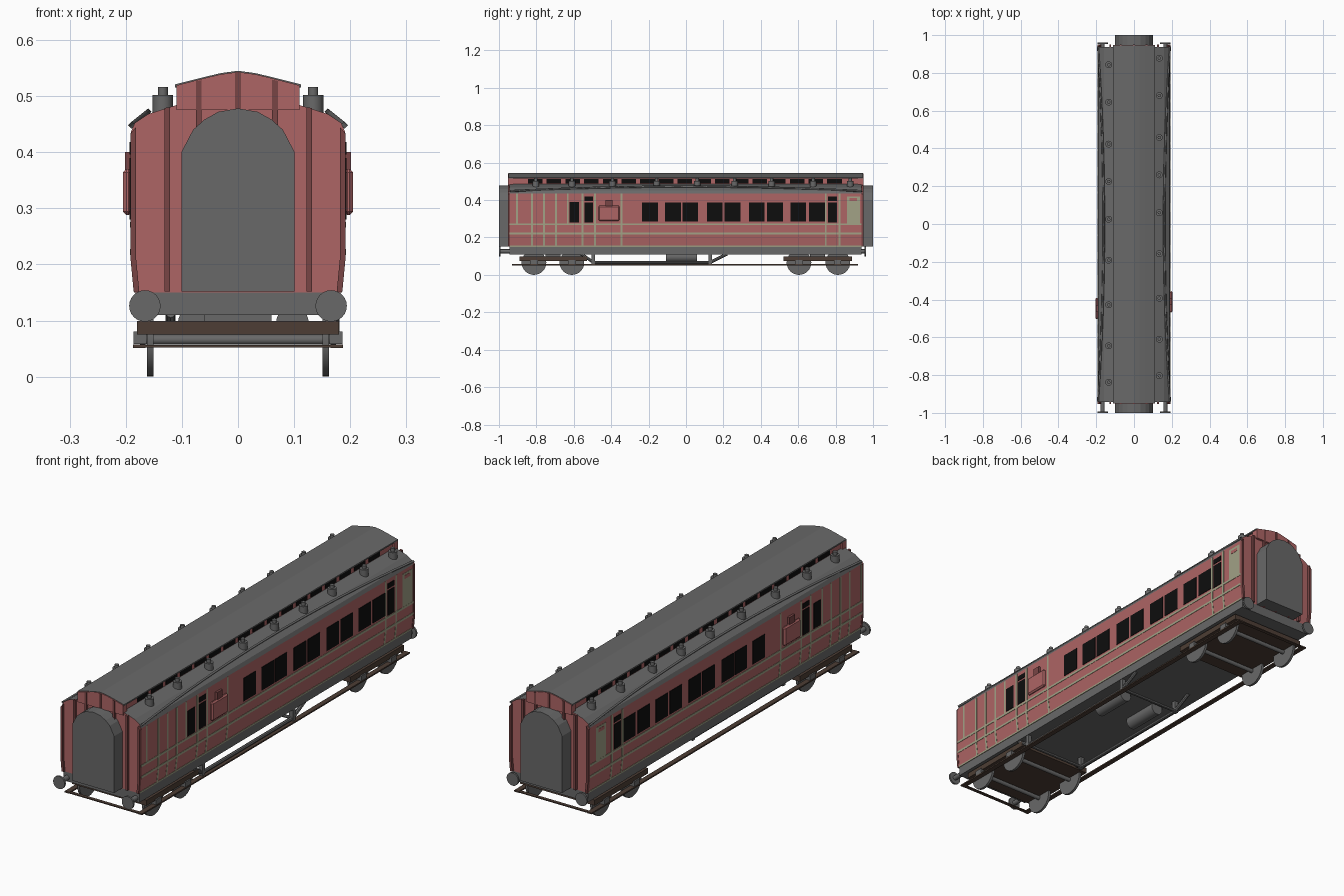
import bpy, bmesh, math
from mathutils import Vector

if "Cube" in bpy.data.objects:
    bpy.data.objects.remove(bpy.data.objects["Cube"])


def material(name, r, g, b):
    m = bpy.data.materials.new(name)
    m.use_nodes = True
    m.diffuse_color = (r, g, b, 1)
    m.node_tree.nodes["Principled BSDF"].inputs["Base Color"].default_value = (r, g, b, 1)
    return m


RED = material("coach_red", 0.42, 0.13, 0.13)
DARK_RED = material("dark_red", 0.19, 0.06, 0.06)
GREY = material("roof_grey", 0.14, 0.14, 0.14)
CREAM = material("lining_cream", 0.36, 0.36, 0.24)
BLACK = material("window_black", 0.004, 0.004, 0.004)
BROWN = material("frame_brown", 0.075, 0.048, 0.035)


def finish(name, bm, *mats):
    bmesh.ops.recalc_face_normals(bm, faces=bm.faces)
    me = bpy.data.meshes.new(name)
    bm.to_mesh(me)
    bm.free()
    for m in mats:
        me.materials.append(m)
    ob = bpy.data.objects.new(name, me)
    bpy.context.collection.objects.link(ob)
    return ob


def add_prism(bm, pts, y0, y1):
    """Extrude an x-z outline along y."""
    a = [bm.verts.new((x, y0, z)) for x, z in pts]
    b = [bm.verts.new((x, y1, z)) for x, z in pts]
    bm.faces.new(a)
    bm.faces.new(b[::-1])
    for i in range(len(pts)):
        j = (i + 1) % len(pts)
        bm.faces.new((a[i], b[i], b[j], a[j]))


def prism(name, pts, y0, y1, mat):
    bm = bmesh.new()
    add_prism(bm, pts, y0, y1)
    return finish(name, bm, mat)


def box(name, x0, x1, y0, y1, z0, z1, mat):
    return prism(name, [(x0, z0), (x1, z0), (x1, z1), (x0, z1)], y0, y1, mat)


def cylinder(name, p, q, r, mat, sides=24):
    """Smooth cylinder between two points."""
    p, q = Vector(p), Vector(q)
    bpy.ops.mesh.primitive_cylinder_add(vertices=sides, radius=r, depth=(q - p).length,
                                        location=(p + q) / 2)
    ob = bpy.context.object
    ob.name = name
    ob.rotation_euler = (q - p).to_track_quat('Z', 'Y').to_euler()
    ob.data.materials.append(mat)
    bpy.ops.object.shade_smooth_by_angle(angle=math.radians(40))
    return ob


def mirrored(half):
    return half + [(-x, z) for x, z in reversed(half) if x > 0]


# Body shell: tumblehome sides in red, lower roof in grey
BEND = 0.215
half = [(0.184, 0.15), (0.191, BEND), (0.191, 0.436), (0.184, 0.452), (0.16, 0.468), (0.10, 0.487)]
bm = bmesh.new()
add_prism(bm, mirrored(half), -0.943, 0.938)
bmesh.ops.recalc_face_normals(bm, faces=bm.faces)
for f in bm.faces:
    f.material_index = 1 if f.normal.z > 0.3 else 0
finish("body_shell", bm, RED, GREY)

# Raised clerestory: recessed walls, overhanging roof, full-width red ends
box("clerestory_walls", -0.102, 0.102, -0.94, 0.935, 0.48, 0.52, RED)
top = [(0.112, 0.521), (0.06, 0.534), (0.03, 0.541), (0, 0.545)]
prism("clerestory_roof", mirrored([(0.112, 0.515)] + top), -0.948, 0.945, GREY)
end_top = [(0.11, 0.475), (0.11, 0.519), (0.06, 0.532), (0.03, 0.539), (0, 0.543)]
for tag, y0, y1 in (("front", -0.951, -0.925), ("back", 0.92, 0.948)):
    prism(tag + "_clerestory_end", mirrored(end_top), y0, y1, RED)
for side, tag in ((1, "left"), (-1, "right")):
    bm = bmesh.new()
    for i in range(17):
        y = -0.845 + 0.1 * i
        add_prism(bm, [(side * 0.1, 0.489), (side * 0.104, 0.489),
                       (side * 0.104, 0.513), (side * 0.1, 0.513)], y, y + 0.078)
    finish(tag + "_clerestory_windows", bm, BLACK)


# Upright ribs on both end walls
def end_height(x):
    x = abs(x)
    if x < 0.11:
        return 0.542 - 0.023 * x / 0.11
    return 0.48 - 0.045 * ((x - 0.12) / 0.07) ** 2 if x > 0.12 else 0.48


for tag, y0, y1 in (("front", -0.953, -0.942), ("back", 0.937, 0.95)):
    bm = bmesh.new()
    for x in (-0.187, -0.126, -0.07, 0, 0.066, 0.127, 0.187):
        a, b = x - 0.005, x + 0.005
        shift = -math.copysign(0.006, x) if abs(x) > 0.18 else 0
        add_prism(bm, [(a + shift, 0.152), (b + shift, 0.152), (b, BEND),
                       (b, end_height(b)), (a, end_height(a)), (a, BEND)], y0, y1)
    finish(tag + "_end_ribs", bm, DARK_RED)

# Arched gangway connections
arch = [(0.101, 0.152), (0.101, 0.40), (0.08, 0.44), (0.06, 0.458), (0.035, 0.472), (0, 0.478)]
prism("front_gangway", mirrored(arch), -1.0, -0.94, GREY)
prism("back_gangway", mirrored(arch), 0.935, 1.0, GREY)


# Thin plates that follow the side of the body
def side_x(z):
    return 0.191 - 0.007 * max(0, BEND - z) / (BEND - 0.15)


def side_plates(name, rects, side, shift, proud, mat):
    bm = bmesh.new()
    for y0, y1, z0, z1 in rects:
        cuts = [z0, BEND, z1] if z0 < BEND < z1 else [z0, z1]
        inner = [(side * (side_x(z) - 0.002), z) for z in cuts]
        outer = [(side * (side_x(z) + proud), z) for z in reversed(cuts)]
        add_prism(bm, inner + outer, max(y0 + shift, -0.943), min(y1 + shift, 0.937))
    return finish(name, bm, mat)


saloon = [-0.235, -0.112, -0.02, 0.112, 0.207, 0.337, 0.434, 0.558, 0.658]
windows = [(y, y + 0.084, 0.285, 0.386) for y in saloon] + [(-0.622, -0.572, 0.28, 0.39)]
for y in (-0.542, 0.76):
    windows += [(y, y + 0.046, 0.28, 0.388), (y, y + 0.046, 0.396, 0.418)]
bands = [(-1, 1, 0.266, 0.276), (-1, 1, 0.217, 0.227), (-1, 1, 0.15, 0.157)]
tall = [-0.823, -0.759, -0.695, -0.553, -0.487, -0.345, 0.747, 0.82]
short = [-0.904, -0.632]
posts = [(y - 0.005, y + 0.005, 0.152, 0.434) for y in tall]
posts += [(y - 0.005, y + 0.005, 0.27, 0.434) for y in short]
end_panel = [(0.862, 0.93, 0.276, 0.42)]

for side, tag, shift in ((1, "left", 0), (-1, "right", -0.035)):
    side_plates(tag + "_windows", windows, side, shift, 0.002, BLACK)
    side_plates(tag + "_lining_bands", bands, side, 0, 0.0015, CREAM)
    side_plates(tag + "_lining_posts", posts + end_panel, side, shift, 0.001, CREAM)
    side_plates(tag + "_end_label", [(0.875, 0.915, 0.395, 0.41)], side, shift, 0.002, RED)

    # Guard's lookout with chamfered corners and a small lamp top
    y = -0.412 + shift
    lookout = side_plates(tag + "_lookout", [(y - 0.056, y + 0.056, 0.288, 0.37)], side, 0, 0.014, RED)
    bev = lookout.modifiers.new("chamfer", 'BEVEL')
    bev.width = 0.006
    bev.segments = 1
    side_plates(tag + "_lookout_top", [(y - 0.018, y + 0.018, 0.36, 0.40)], side, 0, 0.01, DARK_RED)

    # Bowed rain strip on the lower roof
    cu = bpy.data.curves.new(tag + "_rain_strip", 'CURVE')
    cu.dimensions = '3D'
    cu.bevel_depth = 0.006
    cu.bevel_resolution = 0
    sp = cu.splines.new('POLY')
    sp.points.add(16)
    for i, p in enumerate(sp.points):
        t = i / 8 - 1
        p.co = (side * (0.16 + 0.03 * t * t), 0.94 * t, 0.472 - 0.024 * t * t, 1)
    cu.materials.append(GREY)
    bpy.context.collection.objects.link(bpy.data.objects.new(tag + "_rain_strip", cu))

    # Roof ventilators
    for y in (-0.803, -0.61, -0.393, -0.157, 0.06, 0.26, 0.458, 0.68, 0.878):
        y += shift
        cylinder(tag + "_vent_base", (side * 0.134, y, 0.465), (side * 0.134, y, 0.502), 0.018, GREY, 16)
        cylinder(tag + "_vent_cap", (side * 0.134, y, 0.50), (side * 0.134, y, 0.516), 0.009, GREY, 12)

    # Buffers, longer at the front
    x = side * 0.166
    for end, y0, y1 in (("front", -0.935, -1.0), ("back", 0.93, 0.962)):
        d = 0.008 if y1 < 0 else -0.008
        cylinder(tag + "_" + end + "_buffer_shank", (x, y0, 0.126), (x, y1 + d, 0.126), 0.011, GREY, 12)
        cylinder(tag + "_" + end + "_buffer_head", (x, y1 + d, 0.126), (x, y1, 0.126), 0.028, GREY)

    # Long footboard
    box(tag + "_footboard", side * 0.165, side * 0.187, -0.93, 0.92, 0.051, 0.057, BROWN)

# Underframe and footboard end bars
box("underframe", -0.183, 0.183, -0.943, 0.938, 0.11, 0.152, GREY)
box("front_footboard_bar", -0.187, 0.187, -0.93, -0.915, 0.052, 0.056, BROWN)
box("back_footboard_bar", -0.187, 0.187, 0.905, 0.92, 0.052, 0.056, BROWN)

# Bogies with wheels, axles and axle boxes
for tag, y0, y1, axles in (("front", -0.89, -0.53, (-0.813, -0.61)),
                           ("back", 0.52, 0.888, (0.604, 0.812))):
    box(tag + "_bogie", -0.18, 0.18, y0, y1, 0.075, 0.099, BROWN)
    mid = (y0 + y1) / 2
    box(tag + "_bogie_pivot", -0.06, 0.06, mid - 0.04, mid + 0.04, 0.095, 0.115, GREY)
    for y in axles:
        cylinder(tag + "_axle", (-0.175, y, 0.066), (0.175, y, 0.066), 0.009, GREY, 12)
        for s in (-1, 1):
            cylinder(tag + "_wheel", (s * 0.151, y, 0.066), (s * 0.162, y, 0.066), 0.066, GREY, 32)
            box(tag + "_axle_box", s * 0.163, s * 0.186, y - 0.018, y + 0.018, 0.058, 0.08, GREY)

# Truss rods with posts and cross ties
for tag, x in (("left", 0.172), ("right", -0.12)):
    path = [(-0.56, 0.112), (-0.495, 0.067), (0.13, 0.067), (0.22, 0.112)]
    for (ya, za), (yb, zb) in zip(path, path[1:]):
        cylinder(tag + "_truss_rod", (x, ya, za), (x, yb, zb), 0.008, GREY, 8)
    for y in (-0.495, 0.13):
        box(tag + "_truss_post", x - 0.009, x + 0.009, y - 0.009, y + 0.009, 0.058, 0.115, GREY)
for y in (-0.495, 0.13):
    cylinder("truss_tie", (-0.12, y, 0.067), (0.172, y, 0.067), 0.007, GREY, 8)

# Gas tanks
for x in (-0.078, 0.097):
    cylinder("gas_tank", (x, -0.108, 0.096), (x, 0.06, 0.096), 0.029, GREY)
